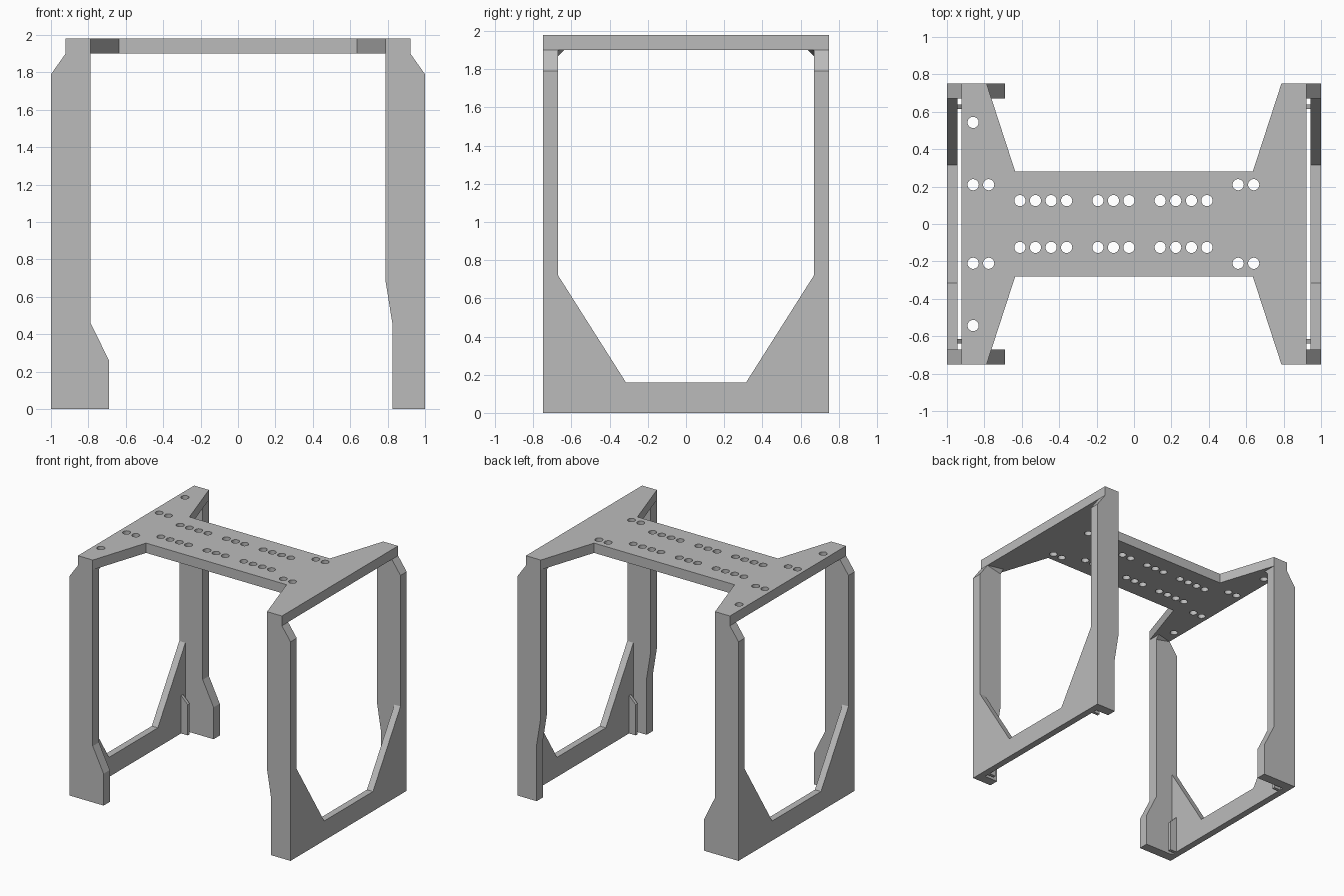
import bpy
import bmesh
from mathutils import Vector

cube = bpy.data.objects.get("Cube")
if cube:
    bpy.data.objects.remove(cube, do_unlink=True)

grey = bpy.data.materials.new("plain grey")
grey.use_nodes = True
GREY = (0.5, 0.5, 0.5, 1.0)
grey.diffuse_color = GREY
grey.node_tree.nodes["Principled BSDF"].inputs["Base Color"].default_value = GREY


def finish(name, bm):
    bmesh.ops.recalc_face_normals(bm, faces=bm.faces)
    mesh = bpy.data.meshes.new(name)
    bm.to_mesh(mesh)
    bm.free()
    mesh.materials.append(grey)
    obj = bpy.data.objects.new(name, mesh)
    bpy.context.collection.objects.link(obj)
    return obj


def prism(name, profile, axis, low, high):
    """Extrude a 2D profile between two positions along an axis."""
    def place(a, b):
        return {"x": (low, a, b), "y": (a, low, b), "z": (a, b, low)}[axis]
    bm = bmesh.new()
    face = bm.faces.new([bm.verts.new(place(a, b)) for a, b in profile])
    shift = Vector([(high - low) * (axis == n) for n in "xyz"])
    ext = bmesh.ops.extrude_face_region(bm, geom=[face])
    bmesh.ops.translate(bm, vec=shift,
                        verts=[v for v in ext["geom"] if isinstance(v, bmesh.types.BMVert)])
    return finish(name, bm)


HALF_Y, POST_Y = 0.75, 0.67
PLATE_LOW, TOP = 1.90, 1.98
EDGE, INNER = 0.922, 0.788

# Top plate: a narrow bridge flaring out at both ends
quarter = [(EDGE, HALF_Y), (INNER, HALF_Y), (0.635, 0.28)]
outline = quarter + [(-x, y) for x, y in reversed(quarter)]
outline += [(-x, -y) for x, y in outline]
plate = prism("top_plate", outline, "z", PLATE_LOW, TOP)

# Bolt holes through the plate
row = [-0.61, -0.527, -0.443, -0.36, -0.193, -0.11, -0.027, 0.14, 0.223, 0.307, 0.39]
holes = [(x, 0.125) for x in row]
holes += [(x, 0.21) for x in (-0.86, -0.777, 0.557, 0.64)] + [(-0.86, 0.543)]
bm = bmesh.new()
for x, y in holes:
    for side in (1, -1):
        made = bmesh.ops.create_cone(bm, cap_ends=True, segments=24,
                                     radius1=0.03, radius2=0.03, depth=0.3)
        bmesh.ops.translate(bm, verts=made["verts"], vec=(x, side * y, 1.94))
cutter = finish("hole_cutter", bm)
cutter.hide_render = True
cut = plate.modifiers.new("holes", "BOOLEAN")
cut.object = cutter
cut.operation = "DIFFERENCE"
cut.solver = "EXACT"
bpy.context.view_layer.objects.active = plate
bpy.ops.object.modifier_apply(modifier=cut.name)
bpy.data.objects.remove(cutter, do_unlink=True)

# Post profiles: one side has flared feet, the other has narrowed feet
shoulder = [(INNER, PLATE_LOW), (EDGE, PLATE_LOW), (1, 1.79), (1, 0)]
feet = {
    "right": (-1, [(0.69, 0), (0.69, 0.26), (INNER, 0.46)]),
    "left": (1, [(0.825, 0), (0.825, 0.46), (INNER, 0.69)]),
}
panel = [(-POST_Y, 0), (POST_Y, 0), (POST_Y, 0.72), (0.315, 0.16),
         (-0.315, 0.16), (-POST_Y, 0.72)]
rib = [(0.945, 0), (0.885, 0), (0.885, 0.25), (0.945, 0.31)]

for side, (sx, foot) in feet.items():
    # Side panel with a notched upper edge
    prism(side + "_side_panel", panel, "x", sx * 0.945, sx)
    for end, sy in (("front", -1), ("back", 1)):
        tag = f"{end}_{side}_"
        prism(tag + "post", [(sx * x, z) for x, z in shoulder + foot],
              "y", sy * POST_Y, sy * HALF_Y)
        # Small rib standing on the inside of the panel
        prism(tag + "rib", [(sx * x, z) for x, z in rib], "y", sy * 0.615, sy * 0.64)
        # Tapered corner fillet between post and plate
        bm = bmesh.new()
        points = [(EDGE, POST_Y, PLATE_LOW), (INNER, POST_Y, PLATE_LOW),
                  (INNER, 0.638, PLATE_LOW), (INNER, POST_Y, 1.87)]
        for x, y, z in points:
            bm.verts.new((sx * x, sy * y, z))
        bmesh.ops.convex_hull(bm, input=bm.verts)
        finish(tag + "corner_fillet", bm)
